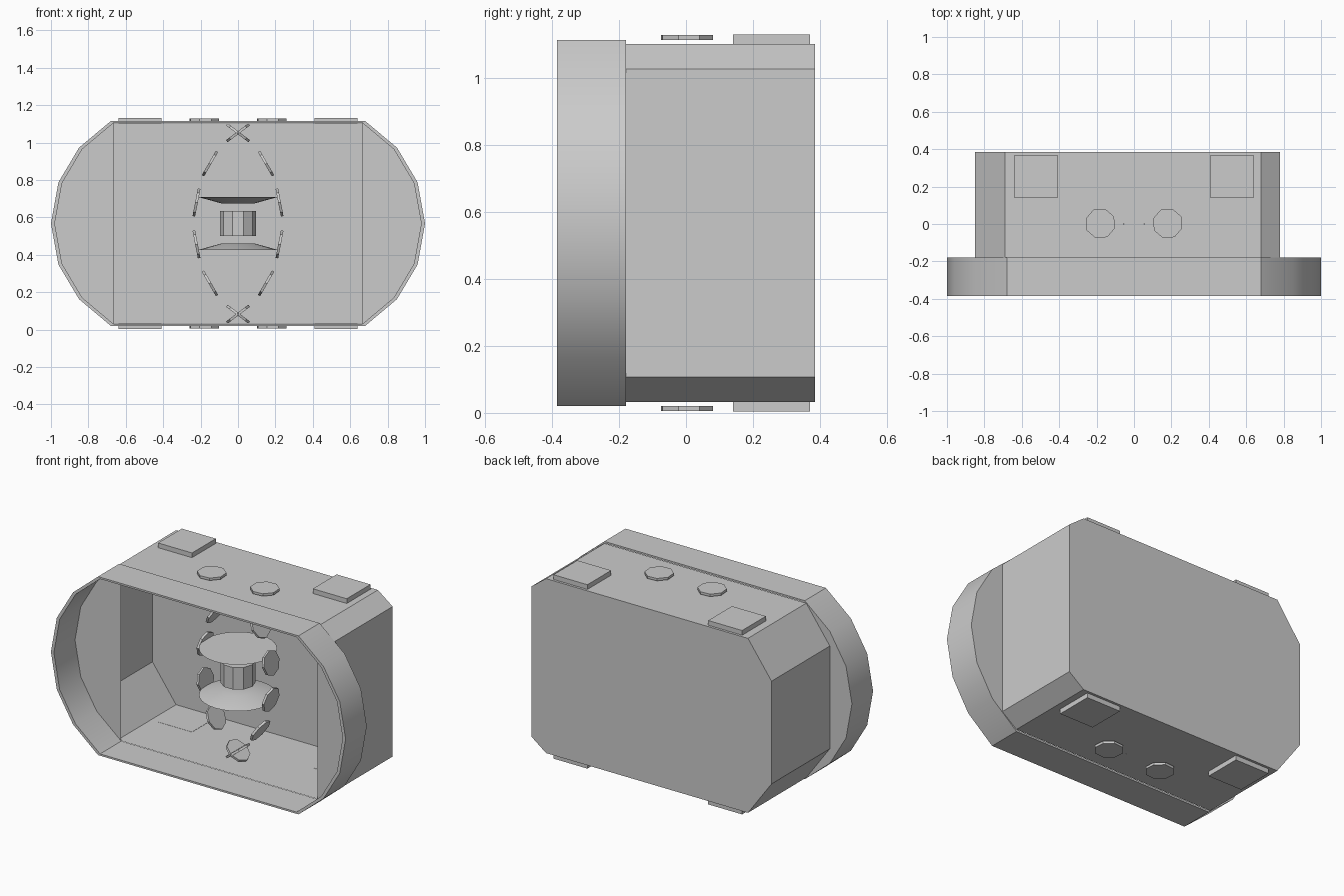
import bpy, bmesh, math
from mathutils import Matrix

cube = bpy.data.objects.get("Cube")
if cube:
    bpy.data.objects.remove(cube, do_unlink=True)

grey = bpy.data.materials.new("plain_grey")
grey.use_nodes = True
GREY = (0.6, 0.6, 0.6, 1)
grey.diffuse_color = GREY
grey.node_tree.nodes["Principled BSDF"].inputs["Base Color"].default_value = GREY

MID = 0.5675  # mid height of the case


def finish(name, bm, smooth=None):
    bmesh.ops.recalc_face_normals(bm, faces=bm.faces)
    mesh = bpy.data.meshes.new(name)
    bm.to_mesh(mesh)
    bm.free()
    mesh.materials.append(grey)
    obj = bpy.data.objects.new(name, mesh)
    bpy.context.collection.objects.link(obj)
    if smooth:
        bpy.ops.object.select_all(action="DESELECT")
        obj.select_set(True)
        bpy.context.view_layer.objects.active = obj
        bpy.ops.object.shade_smooth_by_angle(angle=math.radians(smooth))
    return obj


def loop(bm, profile, y):
    return [bm.verts.new((x, y, MID + z)) for x, z in profile]


def bridge(bm, a, b):
    for i in range(len(a)):
        j = (i + 1) % len(a)
        bm.faces.new((a[i], a[j], b[j], b[i]))


def cylinder(name, r1, r2, depth, sides, matrix, smooth=None):
    bm = bmesh.new()
    bmesh.ops.create_cone(bm, cap_ends=True, segments=sides, radius1=r1,
                          radius2=r2, depth=depth, matrix=matrix)
    return finish(name, bm, smooth)


def box(name, centre, size):
    bm = bmesh.new()
    bmesh.ops.create_cube(bm, size=1, matrix=Matrix.Translation(centre)
                          @ Matrix.Diagonal((*size, 1)))
    return finish(name, bm)


# Front rim: thin tube with rounded ends
end = [(0.68, -0.5475), (0.85, -0.405), (0.96, -0.22), (1, 0),
       (0.96, 0.22), (0.85, 0.405), (0.68, 0.5475)]
outer = end + [(-x, -z) for x, z in end]
inner = [(x * 0.98, z * 0.98) for x, z in outer]
bm = bmesh.new()
rings = [loop(bm, p, y) for p, y in
         ((outer, -0.385), (outer, -0.18), (inner, -0.18), (inner, -0.385))]
for i in range(4):
    bridge(bm, rings[i], rings[(i + 1) % 4])
finish("front_rim", bm, 30)

# Flat panels closing the rounded ends behind the rim
for side, name in ((1, "left_end_panel"), (-1, "right_end_panel")):
    bm = bmesh.new()
    bm.faces.new(loop(bm, [(side * x * 0.98, z * 0.98) for x, z in end], -0.18))
    finish(name, bm)

# Case body: chamfered shell, open at the front
half = [(-0.69, 0.535), (0.68, 0.535), (0.78, 0.46)]
body = half + [(x, -z) for x, z in reversed(half)] + [(-0.85, -0.315), (-0.85, 0.315)]
bm = bmesh.new()
front, back = loop(bm, body, -0.18), loop(bm, body, 0.385)
bridge(bm, front, back)
bm.faces.new(back)
finish("case_body", bm)

# Square pads and round buttons, on top and underneath
for level, up in (("top", 1), ("bottom", -1)):
    for side, hand in ((1, "left"), (-1, "right")):
        box(f"{level}_{hand}_pad", (side * 0.525, 0.255, MID + up * 0.549),
            (0.23, 0.23, 0.03))
        cylinder(f"{level}_{hand}_button", 0.082, 0.082, 0.015, 8,
                 Matrix.Translation((side * 0.18, 0.003, MID + up * 0.554))
                 @ Matrix.Rotation(math.radians(27), 4, "Z"))

# Central hub between two shallow dishes
cylinder("hub", 0.097, 0.097, 0.135, 10, Matrix.Translation((0, 0, MID))
         @ Matrix.Rotation(math.radians(18), 4, "Z"))
cylinder("upper_dish", 0.09, 0.217, 0.035, 32,
         Matrix.Translation((0, 0, MID + 0.125)), 30)
cylinder("lower_dish", 0.217, 0.09, 0.035, 32,
         Matrix.Translation((0, 0, MID - 0.125)), 30)

# Oval of thin tilted discs around the hub
for n, (x, z, tilt) in enumerate(((0.222, 0.112, 11), (0.15, 0.32, 30), (0, 0.485, 53))):
    for side, hand in ((1, "left"), (-1, "right")):
        for up, level in ((1, "upper"), (-1, "lower")):
            turn = math.radians(90 - side * up * tilt)
            cylinder(f"{level}_{hand}_disc_{n + 1}", 0.075, 0.075, 0.014, 8,
                     Matrix.Translation((side * x, 0, MID + up * z))
                     @ Matrix.Rotation(turn, 4, "Y"))
